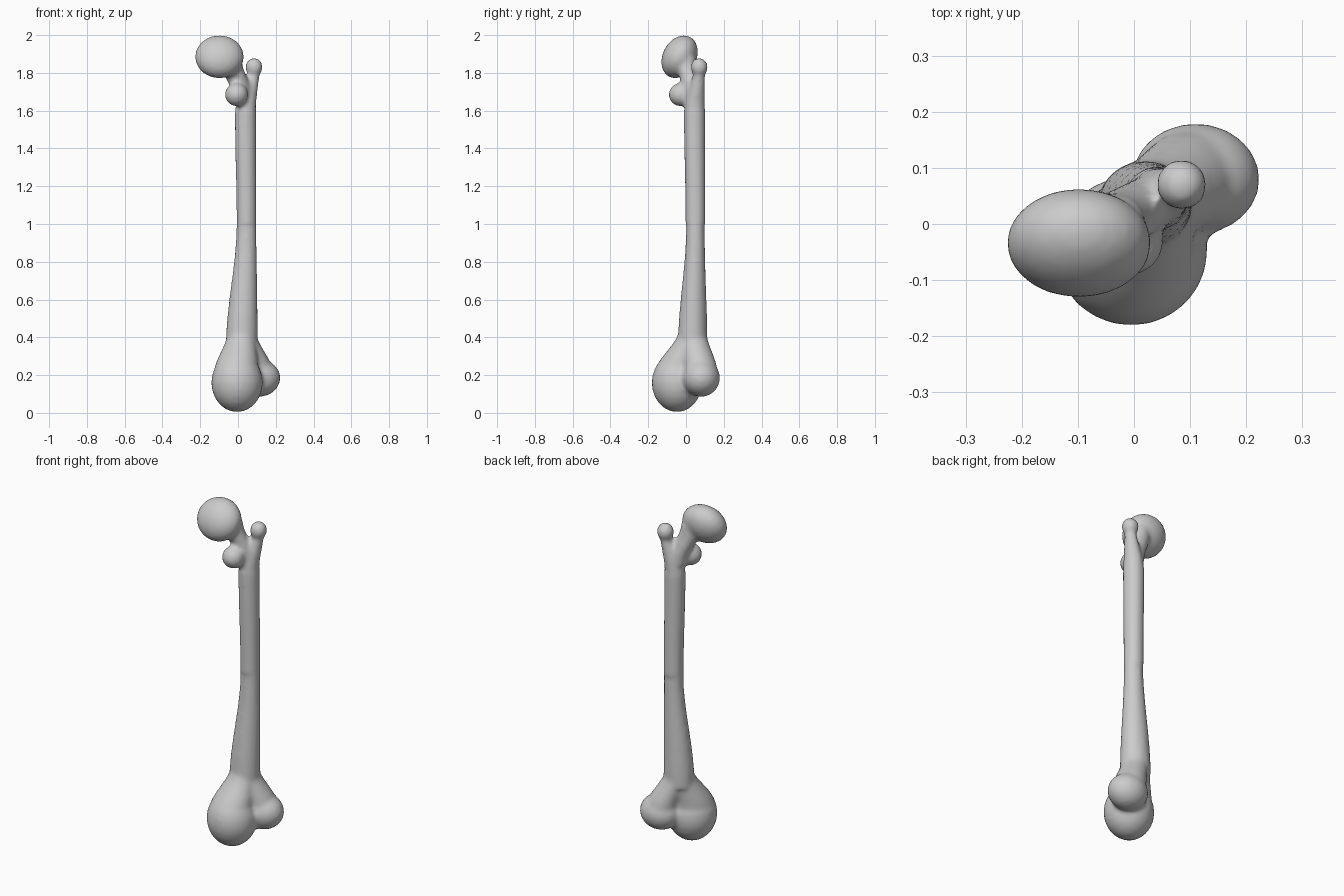
import bpy, bmesh, math
from mathutils import Matrix, Vector, Euler

cube = bpy.data.objects.get("Cube")
if cube:
    bpy.data.objects.remove(cube, do_unlink=True)

bone_grey = bpy.data.materials.new("bone_grey")
bone_grey.use_nodes = True
colour = (0.6, 0.6, 0.6, 1)
bone_grey.diffuse_color = colour
bone_grey.node_tree.nodes["Principled BSDF"].inputs["Base Color"].default_value = colour

SIDES = 24
STEPS = 8
bm = bmesh.new()


def limb(start, end, start_radius, end_radius, depth=1):
    """Closed solid between two points whose position and width ease from one end to the other."""
    start, end = Vector(start), Vector(end)
    loops = []
    for step in range(STEPS + 1):
        t = step / STEPS
        ease = t * t * (3 - 2 * t)
        centre = start.lerp(end, ease)
        centre.z = start.z + (end.z - start.z) * t
        radius = start_radius + (end_radius - start_radius) * ease
        loop = []
        for side in range(SIDES):
            angle = math.tau * side / SIDES
            offset = Vector((math.cos(angle), depth * math.sin(angle), 0))
            loop.append(bm.verts.new(centre + radius * offset))
        loops.append(loop)
    for low, high in zip(loops, loops[1:]):
        for side in range(SIDES):
            following = (side + 1) % SIDES
            bm.faces.new((low[side], low[following], high[following], high[side]))
    bm.faces.new(reversed(loops[0]))
    bm.faces.new(loops[-1])


def knob(centre, radii, tilt=0):
    """Rounded swelling, tilted about the x axis."""
    place = Matrix.LocRotScale(Vector(centre), Euler((math.radians(tilt), 0, 0)), Vector(radii))
    bmesh.ops.create_uvsphere(bm, u_segments=SIDES, v_segments=SIDES // 2, radius=1, matrix=place)


# Landmarks along the bone, from bottom to top
inner_condyle = (-0.01, -0.05, 0.2)
outer_condyle = (0.1, 0.08, 0.2)
flare_top = (0.02, 0.035, 0.45)
knee = (0.02, 0.035, 0.35)
waist = (0.045, 0.05, 1)
shoulder = (0.04, 0.045, 1.6)
outer_knob = (0.085, 0.07, 1.83)
neck_base = (0.03, 0.04, 1.65)
neck_top = (-0.04, 0, 1.88)

# Shaft, gently bowed, rising into the outer knob
limb(knee, waist, 0.085, 0.053, depth=0.92)
limb(waist, shoulder, 0.053, 0.057)
limb(shoulder, outer_knob, 0.055, 0.03)
knob(outer_knob, (0.046, 0.046, 0.05))

# Inner condyle, the lower and larger one
limb(inner_condyle, flare_top, 0.12, 0.07)
knob((-0.005, -0.048, 0.16), (0.137, 0.134, 0.156))

# Outer condyle, set back and higher
limb(outer_condyle, flare_top, 0.09, 0.07)
knob((0.11, 0.08, 0.185), (0.115, 0.1, 0.1))

# Neck and tilted head
limb(neck_base, neck_top, 0.053, 0.06, depth=0.9)
knob((-0.098, -0.034, 1.885), (0.13, 0.09, 0.12), tilt=-28)

# Small front knob below the head
knob((-0.008, -0.03, 1.685), (0.062, 0.062, 0.062))

bmesh.ops.recalc_face_normals(bm, faces=bm.faces)
mesh = bpy.data.meshes.new("thigh_bone")
bm.to_mesh(mesh)
bm.free()
bone = bpy.data.objects.new("thigh_bone", mesh)
bpy.context.collection.objects.link(bone)
mesh.materials.append(bone_grey)

# Fuse the parts into one skin and soften the joins
fuse = bone.modifiers.new("fuse", "REMESH")
fuse.mode = "VOXEL"
fuse.voxel_size = 0.011
fuse.use_smooth_shade = True
soften = bone.modifiers.new("soften", "SMOOTH")
soften.factor = 0.5
soften.iterations = 8
